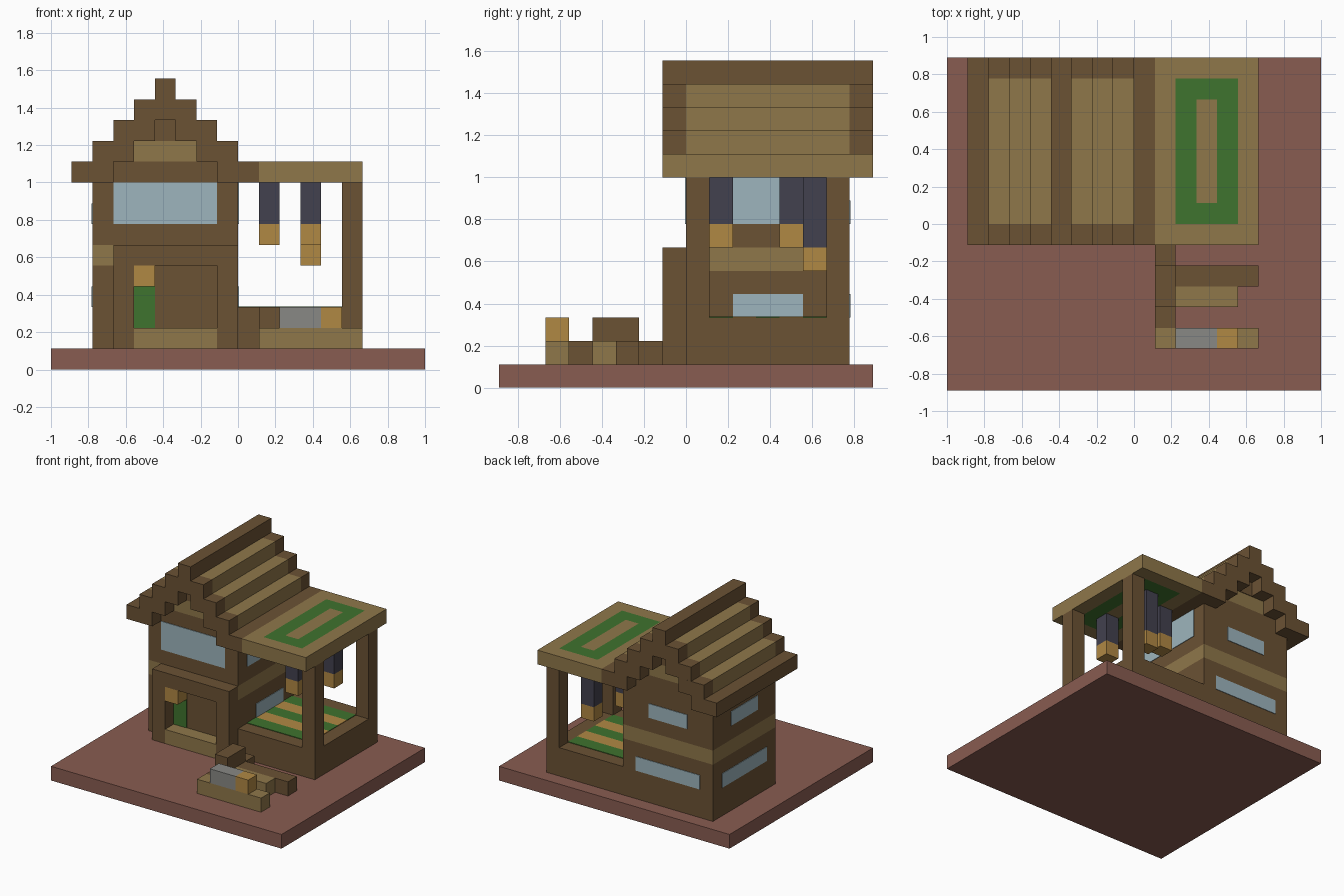
import bpy
import bmesh
from mathutils import Vector

if "Cube" in bpy.data.objects:
    bpy.data.objects.remove(bpy.data.objects["Cube"], do_unlink=True)

U = 1 / 9   # one block
T = 0.04    # painted plate thickness, in blocks


def material(name, rgb):
    lin = [((c / 255 + 0.055) / 1.055) ** 2.4 for c in rgb] + [1]
    m = bpy.data.materials.new(name)
    m.use_nodes = True
    m.diffuse_color = lin
    m.node_tree.nodes["Principled BSDF"].inputs["Base Color"].default_value = lin
    return m


CLAY = material("clay_red", (137, 92, 81))
DARK = material("dark_wood", (107, 82, 52))
LIGHT = material("light_wood", (143, 119, 74))
GOLD = material("golden_wood", (176, 136, 68))
GREEN = material("leaf_green", (63, 115, 46))
GLASS = material("window_blue", (157, 181, 189))
SLATE = material("dark_slate", (66, 65, 78))
GREY = material("stone_grey", (137, 137, 133))


def blocks(name, mat, *spans):
    """One object made of boxes, each given as x, y and z ranges in blocks."""
    bm = bmesh.new()
    for span in spans:
        lo = Vector([a for a, b in span]) * U
        hi = Vector([b for a, b in span]) * U
        for v in bmesh.ops.create_cube(bm, size=1)["verts"]:
            v.co = Vector([lo[i] if v.co[i] < 0 else hi[i] for i in range(3)])
    mesh = bpy.data.meshes.new(name)
    bm.to_mesh(mesh)
    bm.free()
    mesh.materials.append(mat)
    ob = bpy.data.objects.new(name, mesh)
    bpy.context.collection.objects.link(ob)
    return ob


# Ground slab
blocks("ground_slab", CLAY, [(-9, 9), (-8, 8), (0, 1)])

# House body with a light band all round
HX, HY = (-7, 0), (0, 7)
blocks("house_walls", DARK, [HX, HY, (1, 5)], [HX, HY, (6, 9)])
blocks("wall_band", LIGHT, [HX, HY, (5, 6)])

# Windows as thin plates on the walls
front, back = (-T, 0), (7, 7 + T)
left, right = (0, T), (-7 - T, -7)
blocks("front_window", GLASS, [(-6, -1), front, (7, 9)])
blocks("back_windows", GLASS, [(-6, -1), back, (3, 4)], [(-5, -2), back, (7, 8)])
blocks("right_windows", GLASS, [right, (1, 6), (3, 4)], [right, (2, 5), (7, 8)])
blocks("left_windows", GLASS, [left, (2, 5), (3, 4)], [left, (1, 6), (7, 9)])

# Entrance with a recessed door
EY = (-1, 0)
blocks("entrance_frame", DARK, [(-6, -5), EY, (1, 5)], [(-1, 0), EY, (1, 5)],
       [(-6, 0), EY, (5, 6)])
blocks("entrance_step", LIGHT, [(-5, -1), EY, (1, 2)])
blocks("entrance_lamp", GOLD, [(-5, -4), EY, (4, 5)])
blocks("door_panel", GREEN, [(-5, -4), front, (2, 4)])

# Stepped gable roof: light courses, dark eaves, ridge and end trims
for i in range(5):
    x0, x1, z = -8 + i, 1 - i, (9 + i, 10 + i)
    edge = i in (0, 4)
    blocks(f"roof_course_{i + 1}", DARK if edge else LIGHT, [(x0, x1), HY, z])
    if i < 3:
        sides = [(x0, x0 + 2), (x1 - 2, x1)]
    else:
        sides = [(x0, x1)]
    blocks(f"roof_trim_{i + 1}", DARK,
           *[[s, y, z] for s in sides for y in ((-1, 0), (7, 8))])
blocks("gable_peaks", DARK, [(-4, -3), front, (11, 12)], [(-4, -3), back, (11, 12)])

# Porch base, striped floor and posts
blocks("porch_base", DARK, [(0, 6), HY, (1, 3)])
for y in range(1, 6):
    blocks(f"floor_stripe_{y}", GREEN if y % 2 else GOLD, [(0, 5), (y, y + 1), (3, 3 + T)])
blocks("porch_posts", DARK, *[[(5, 6), (y, y + 1), (3, 9)] for y in (0, 6)])

# Porch roof with a green ring set into it
RZ = (9, 10)
blocks("porch_roof_border", LIGHT, [(1, 2), (-1, 8), RZ], [(5, 6), (-1, 8), RZ],
       [(2, 5), (-1, 0), RZ], [(2, 5), (7, 8), RZ])
blocks("porch_roof_ring", GREEN, [(2, 3), (0, 7), RZ], [(4, 5), (0, 7), RZ],
       [(3, 4), (0, 1), RZ], [(3, 4), (6, 7), RZ])
blocks("porch_roof_centre", LIGHT, [(3, 4), (1, 6), RZ])

# Hanging lanterns
for n, (x, y, z) in enumerate([(3, 1, 6), (1, 4, 6), (3, 5, 5)], 1):
    sx, sy = (x, x + 1), (y, y + 1)
    blocks(f"lantern_cord_{n}", SLATE, [sx, sy, (z + 1, 9)])
    blocks(f"lantern_{n}", GOLD, [sx, sy, (z, z + 1)])

# Garden bench and low walls in front of the porch
blocks("garden_wall", DARK, [(1, 2), (-5, -1), (1, 2)], [(2, 6), (-3, -2), (1, 2)],
       [(1, 2), (-4, -2), (2, 3)])
blocks("garden_seat", LIGHT, [(2, 5), (-4, -3), (1, 2)])
blocks("garden_counter", LIGHT, [(1, 6), (-6, -5), (1, 2)])
blocks("counter_stone", GREY, [(2, 4), (-6, -5), (2, 3)])
blocks("counter_box", GOLD, [(4, 5), (-6, -5), (2, 3)])
